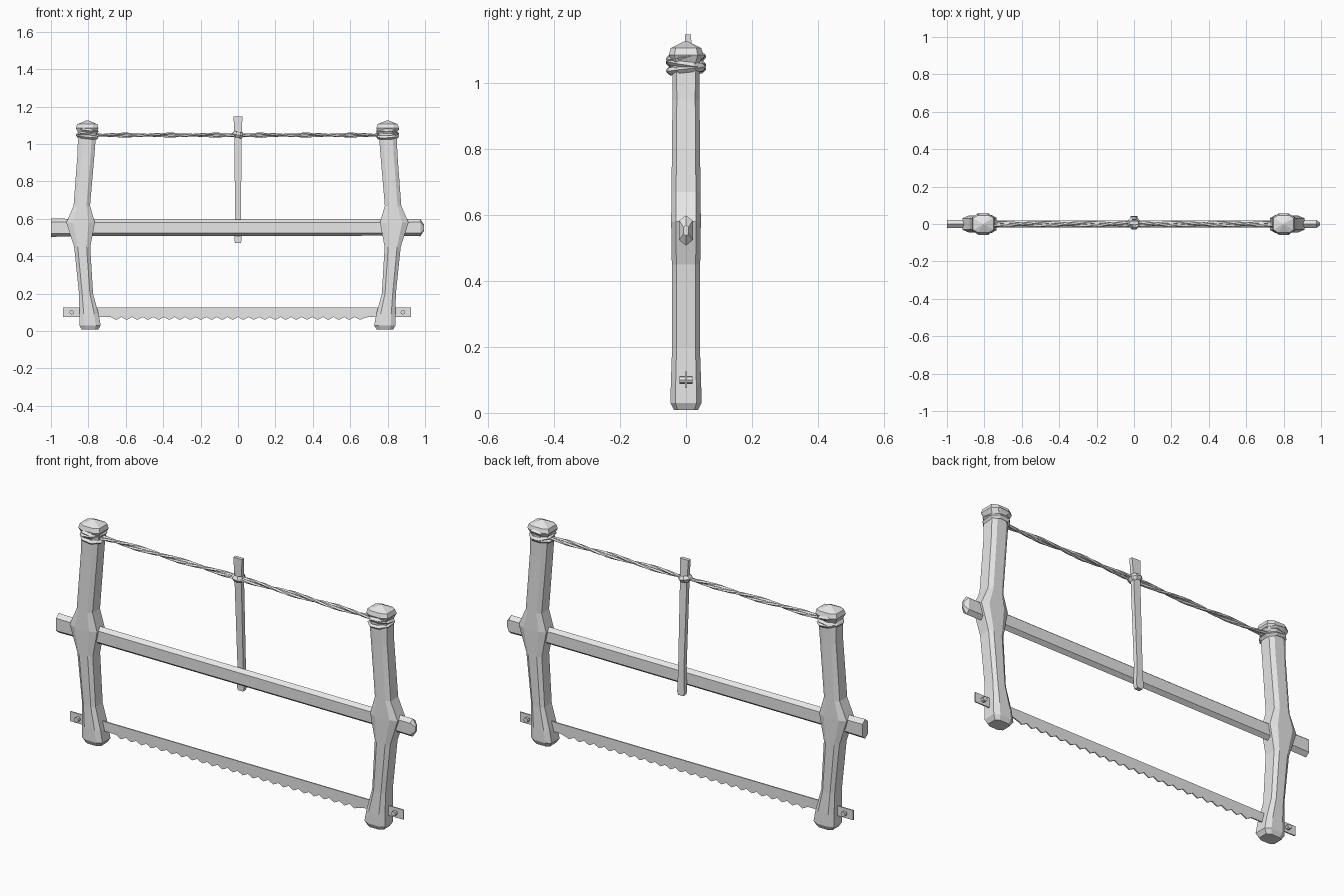
import bpy, bmesh, math
from mathutils import Vector

cube = bpy.data.objects.get("Cube")
if cube:
    bpy.data.objects.remove(cube, do_unlink=True)

# One plain grey for the whole saw
GREY = (0.8, 0.8, 0.8, 1)
mat = bpy.data.materials.new("plain grey")
mat.use_nodes = True
mat.diffuse_color = GREY
mat.node_tree.nodes["Principled BSDF"].inputs["Base Color"].default_value = GREY


def finish(name, bm):
    bmesh.ops.recalc_face_normals(bm, faces=bm.faces)
    mesh = bpy.data.meshes.new(name)
    bm.to_mesh(mesh)
    bm.free()
    mesh.materials.append(mat)
    obj = bpy.data.objects.new(name, mesh)
    bpy.context.collection.objects.link(obj)
    return obj


def loft(name, rings):
    """Skin a list of equal rings of points and cap both ends."""
    bm = bmesh.new()
    loops = [[bm.verts.new(p) for p in ring] for ring in rings]
    n = len(loops[0])
    for a, b in zip(loops, loops[1:]):
        for i in range(n):
            j = (i + 1) % n
            bm.faces.new((a[i], a[j], b[j], b[i]))
    bm.faces.new(loops[0])
    bm.faces.new(loops[-1])
    return finish(name, bm)


def octagon(side, z, inner, outer, hy):
    """Chamfered section of a post between two distances from the middle."""
    cx, hx = (inner + outer) / 2, (outer - inner) / 2
    fx, fy = hx * 0.55, hy * 0.68
    pts = [(hx, fy), (fx, hy), (-fx, hy), (-hx, fy),
           (-hx, -fy), (-fx, -hy), (fx, -hy), (hx, -fy)]
    return [(side * (cx + x) - 0.003, y, z) for x, y in pts]


# Side posts: height, inner x, outer x, half depth
POST = [(0.008, 0.745, 0.832, 0.036), (0.03, 0.731, 0.845, 0.047),
        (0.09, 0.742, 0.845, 0.046), (0.2, 0.772, 0.847, 0.042),
        (0.45, 0.787, 0.873, 0.043), (0.58, 0.762, 0.915, 0.045),
        (0.67, 0.788, 0.876, 0.044), (0.95, 0.764, 0.855, 0.041),
        (1.07, 0.755, 0.852, 0.042)]
HEAD = [(1.06, 0.755, 0.852, 0.042), (1.085, 0.743, 0.864, 0.052),
        (1.106, 0.749, 0.857, 0.046), (1.127, 0.799, 0.805, 0.003)]

for side, label in ((-1, "right"), (1, "left")):
    loft(label + "_post", [octagon(side, *s) for s in POST])
    loft(label + "_post_head", [octagon(side, *s) for s in HEAD])
    # Cord wound round the top of the post
    for k, tilt in enumerate((0.08, -0.12, 0.1)):
        bpy.ops.mesh.primitive_torus_add(
            major_segments=8, minor_segments=4,
            major_radius=0.054, minor_radius=0.011,
            location=(side * 0.803 - 0.003, 0, 1.04 + 0.018 * k),
            rotation=(tilt, -tilt * side, math.pi / 8))
        ring = bpy.context.object
        ring.name = f"{label}_cord_wrap_{k + 1}"
        ring.data.materials.append(mat)
    # Pin through the end of the blade
    bpy.ops.mesh.primitive_cylinder_add(
        vertices=8, radius=0.012, depth=0.04,
        location=(side * 0.885 - 0.004, 0, 0.1), rotation=(math.pi / 2, 0, 0))
    pin = bpy.context.object
    pin.name = label + "_blade_pin"
    pin.data.materials.append(mat)


# Cross beam with a six-sided section, and a blunt point at the left end
def hexagon(x, s):
    pts = [(0, 0.047), (0.021, 0.03), (0.021, -0.03),
           (0, -0.047), (-0.021, -0.03), (-0.021, 0.03)]
    return [(x, y * s, 0.553 + z * s) for y, z in pts]


loft("cross_beam", [hexagon(x, s) for x, s in
                    ((-1, 1.05), (-0.8, 0.95), (0, 0.93), (0.8, 0.92),
                     (0.975, 0.98), (0.995, 0.35))])

# Toggle stick, leaning back behind the beam
def stick(y, z, hx, hy=0.011):
    return [(hx, y - hy, z), (hx, y + hy, z), (-hx, y + hy, z), (-hx, y - hy, z)]


loft("toggle_stick", [stick(0.031, 0.47, 0.014), stick(0.031, 0.485, 0.02),
                      stick(0.029, 0.6, 0.016), stick(0.01, 1.04, 0.019),
                      stick(0.006, 1.147, 0.024, 0.009)])

# Twisted cord: two strands, wound in opposite ways on each side of the stick
def strand(phase):
    rings = []
    steps = 48
    for i in range(steps + 1):
        x = -0.76 + 1.52 * i / steps
        a = phase + abs(x) * 13
        cy, cz = 0.008 * math.cos(a), 1.048 + 0.006 * math.sin(a)
        rings.append([(x, cy + 0.009 * math.cos(a + t * math.tau / 5),
                       cz + 0.007 * math.sin(a + t * math.tau / 5))
                      for t in range(5)])
    return rings


for k in range(2):
    loft(f"cord_strand_{k + 1}", strand(k * math.pi))

# Knot where the cord grips the stick
bpy.ops.mesh.primitive_torus_add(
    major_segments=8, minor_segments=4, major_radius=0.024, minor_radius=0.011,
    location=(0, 0.005, 1.05), rotation=(0.1, 0.15, math.pi / 8))
knot = bpy.context.object
knot.name = "cord_knot"
knot.scale = (1, 1.05, 1.5)
knot.data.materials.append(mat)

# Blade: straight back, toothed lower edge
outline = [(0.925, 0.125), (-0.935, 0.125), (-0.935, 0.076), (-0.7, 0.076)]
TEETH, START, PITCH = 24, -0.68, 0.0567
for i in range(TEETH):
    x = START + i * PITCH
    outline += [(x, 0.075), (x + PITCH * 0.25, 0.067),
                (x + PITCH * 0.5, 0.06), (x + PITCH * 0.75, 0.067)]
outline += [(0.7, 0.076), (0.925, 0.076)]
loft("saw_blade", [[(x, y, z) for x, z in outline] for y in (-0.003, 0.003)])
